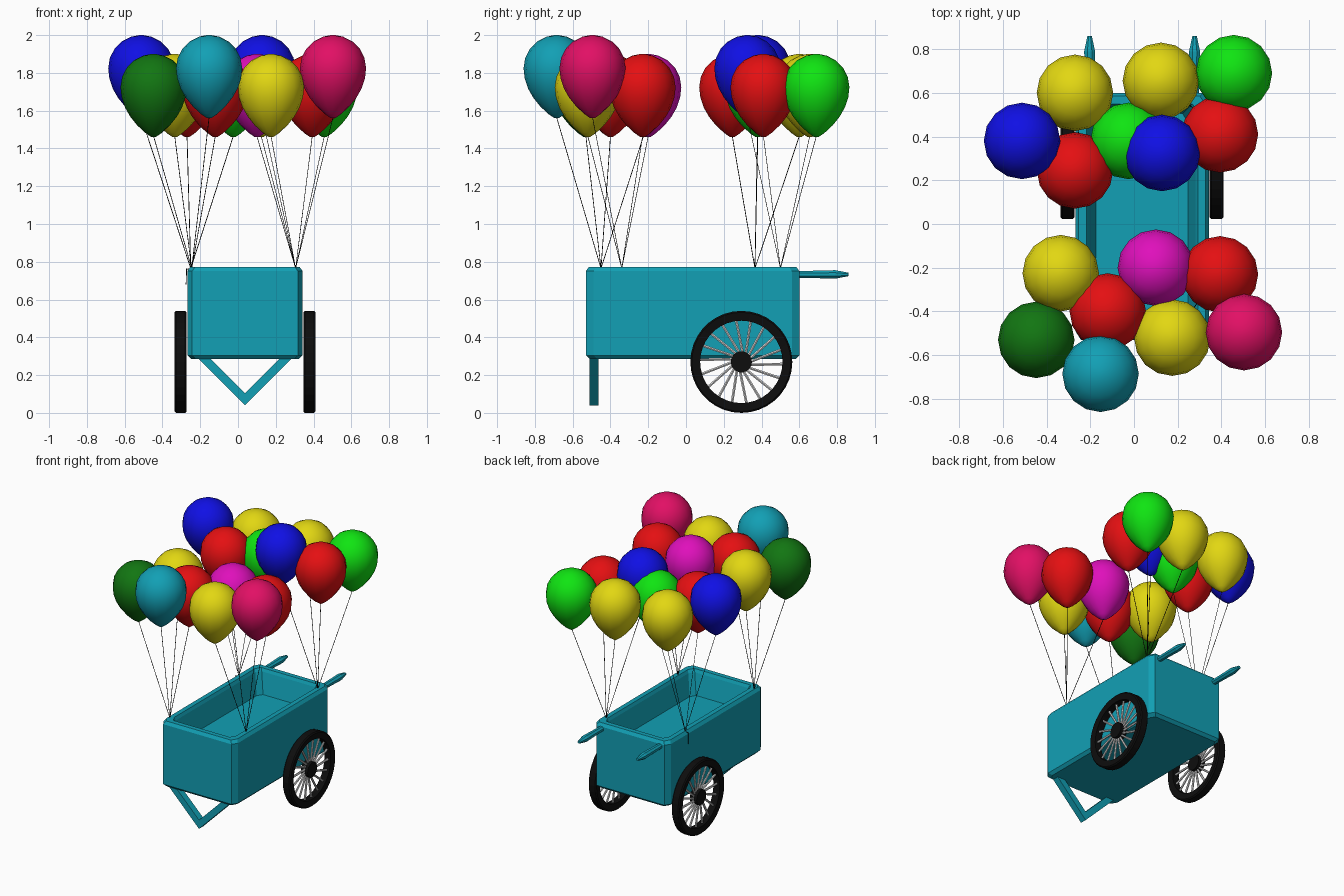
import bpy, bmesh, math
from mathutils import Vector

if "Cube" in bpy.data.objects:
    bpy.data.objects.remove(bpy.data.objects["Cube"])

CX = 0.037  # cart centre in x


def mat(name, r, g, b):
    m = bpy.data.materials.new(name)
    m.diffuse_color = (r, g, b, 1)
    m.use_nodes = True
    m.node_tree.nodes["Principled BSDF"].inputs["Base Color"].default_value = m.diffuse_color
    return m


TEAL = mat("teal", 0.006, 0.35, 0.46)
DARK_GREEN = mat("dark green", 0.006, 0.18, 0.006)
GREEN = mat("bright green", 0.005, 0.78, 0.006)
BLUE = mat("blue", 0.005, 0.005, 0.78)
RED = mat("red", 0.78, 0.005, 0.006)
YELLOW = mat("yellow", 0.76, 0.68, 0.006)
MAGENTA = mat("magenta", 0.74, 0.005, 0.5)
PINK = mat("pink", 0.76, 0.005, 0.13)
BLACK = mat("black", 0.004, 0.004, 0.004)
SILVER = mat("silver", 0.75, 0.75, 0.75)


def finish(bm, name, material, smooth=False):
    bmesh.ops.recalc_face_normals(bm, faces=bm.faces)
    me = bpy.data.meshes.new(name)
    bm.to_mesh(me)
    bm.free()
    me.materials.append(material)
    for p in me.polygons:
        p.use_smooth = smooth
    ob = bpy.data.objects.new(name, me)
    bpy.context.collection.objects.link(ob)
    return ob


def skin(bm, rings, caps=True, closed=False):
    """Join equal-length point rings with quads."""
    vs = [[bm.verts.new(p) for p in ring] for ring in rings]
    n = len(vs[0])
    pairs = list(zip(vs, vs[1:])) + ([(vs[-1], vs[0])] if closed else [])
    for a, b in pairs:
        for i in range(n):
            j = (i + 1) % n
            bm.faces.new((a[i], a[j], b[j], b[i]))
    if caps and not closed:
        bm.faces.new(vs[0])
        bm.faces.new(vs[-1])


def rod(bm, a, b, r1, r2, sides):
    a, b = Vector(a), Vector(b)
    q = (b - a).to_track_quat('Z', 'Y')
    ang = [2 * math.pi * i / sides for i in range(sides)]
    skin(bm, [[c + q @ Vector((r * math.cos(t), r * math.sin(t), 0)) for t in ang]
              for c, r in ((a, r1), (b, r2))])


# Cart tub: chamfered rectangle rings, outside up, over the rim, down inside
def tub_ring(inset, z):
    hx, y0, y1, c, d = 0.305 - inset, -0.53 + inset, 0.60 - inset, 0.025, 0.04
    pts = [(hx - c, y0), (hx, y0 + d), (hx, y1 - d), (hx - c, y1),
           (c - hx, y1), (-hx, y1 - d), (-hx, y0 + d), (c - hx, y0)]
    return [(CX + x, y, z) for x, y in pts]


bm = bmesh.new()
skin(bm, [tub_ring(i, z) for i, z in ((0.02, 0.285), (0, 0.305), (0, 0.75), (0.015, 0.772),
                                      (0.05, 0.772), (0.06, 0.75), (0.095, 0.6))])
finish(bm, "cart_tub", TEAL)

# V-shaped front stand
bm = bmesh.new()
v_shape = [(-0.255, 0.295), (0, 0.04), (0.255, 0.295), (0.19, 0.295), (0, 0.105), (-0.19, 0.295)]
skin(bm, [[(CX + x, y, z) for x, z in v_shape] for y in (-0.51, -0.462)])
finish(bm, "front_stand", TEAL)

# Handles and wheels, one per side
WY, WZ, N = 0.293, 0.27, 18
for side, s in (("left", -1), ("right", 1)):
    bm = bmesh.new()
    rings = []
    for y, r in ((0.55, 0.021), (0.70, 0.024), (0.79, 0.027), (0.86, 0.011)):
        rings.append([(CX + s * 0.24 + r * math.cos(k * math.pi / 4 + math.pi / 8), y,
                       0.733 + 0.9 * r * math.sin(k * math.pi / 4 + math.pi / 8)) for k in range(8)])
    skin(bm, rings)
    finish(bm, side + "_handle", TEAL)

    wx = CX + s * 0.341
    # tyre
    bm = bmesh.new()
    section = [(0.218, -0.026), (0.262, -0.032), (0.27, -0.024),
               (0.27, 0.024), (0.262, 0.032), (0.218, 0.026)]
    skin(bm, [[(wx + w, WY + r * math.cos(a), WZ + r * math.sin(a)) for r, w in section]
              for a in (2 * math.pi * i / 36 for i in range(36))], closed=True)
    tyre = finish(bm, side + "_tyre", BLACK)
    # hub
    bm = bmesh.new()
    rod(bm, (wx - 0.028, WY, WZ), (wx + 0.028, WY, WZ), 0.056, 0.056, 18)
    finish(bm, side + "_hub", BLACK)
    # slanted spokes
    bm = bmesh.new()
    for i in range(N):
        a = 2 * math.pi * i / N
        b = a + 0.3
        rod(bm, (wx, WY + 0.045 * math.cos(a), WZ + 0.045 * math.sin(a)),
            (wx, WY + 0.225 * math.cos(b), WZ + 0.225 * math.sin(b)), 0.008, 0.008, 6)
    finish(bm, side + "_spokes", SILVER)

# Balloons: teardrop profile, tied in bunches to four anchors on the rim
profile = [(0.175 * math.sin(math.pi / 2 * s ** 0.8), 0.27 * s)
           for s in (0.02, 0.1, 0.25, 0.42, 0.6, 0.8, 1)]
profile += [(0.175 * math.cos(t), 0.27 + 0.175 * math.sin(t))
            for t in (math.radians(d) for d in (18, 36, 54, 72, 85))]

LOW, HIGH = 1.455, 1.555
bunches = {
    "back_left": ((-0.25, 0.365, 0.765), [
        (YELLOW, -0.27, 0.60, LOW), (BLUE, -0.512, 0.38, HIGH),
        (RED, -0.27, 0.245, LOW), (GREEN, -0.025, 0.38, LOW)]),
    "back_right": ((0.305, 0.50, 0.765), [
        (YELLOW, 0.123, 0.655, LOW), (GREEN, 0.457, 0.69, LOW),
        (BLUE, 0.128, 0.325, HIGH), (RED, 0.393, 0.41, LOW)]),
    "front_left": ((-0.245, -0.45, 0.765), [
        (YELLOW, -0.335, -0.225, LOW), (RED, -0.12, -0.40, LOW),
        (DARK_GREEN, -0.447, -0.53, LOW), (TEAL, -0.153, -0.685, HIGH)]),
    "front_right": ((0.305, -0.34, 0.765), [
        (MAGENTA, 0.10, -0.20, LOW), (RED, 0.393, -0.23, LOW),
        (YELLOW, 0.175, -0.52, LOW), (PINK, 0.503, -0.495, HIGH)]),
}
for bunch, (anchor, balloons) in bunches.items():
    strings = bmesh.new()
    for k, (colour, x, y, z) in enumerate(balloons):
        bm = bmesh.new()
        skin(bm, [[(x + r * math.cos(a), y + r * math.sin(a), z + h)
                   for a in (2 * math.pi * i / 16 for i in range(16))] for r, h in profile])
        finish(bm, f"{bunch}_balloon_{k + 1}", colour, smooth=True)
        rod(strings, anchor, (x, y, z + 0.01), 0.002, 0.002, 4)
    if bunch == "back_left":  # loose string end hanging down the side
        rod(strings, anchor, (-0.272, 0.365, 0.76), 0.002, 0.002, 4)
        rod(strings, (-0.272, 0.365, 0.765), (-0.275, 0.365, 0.68), 0.002, 0.002, 4)
    finish(strings, bunch + "_strings", BLACK)
